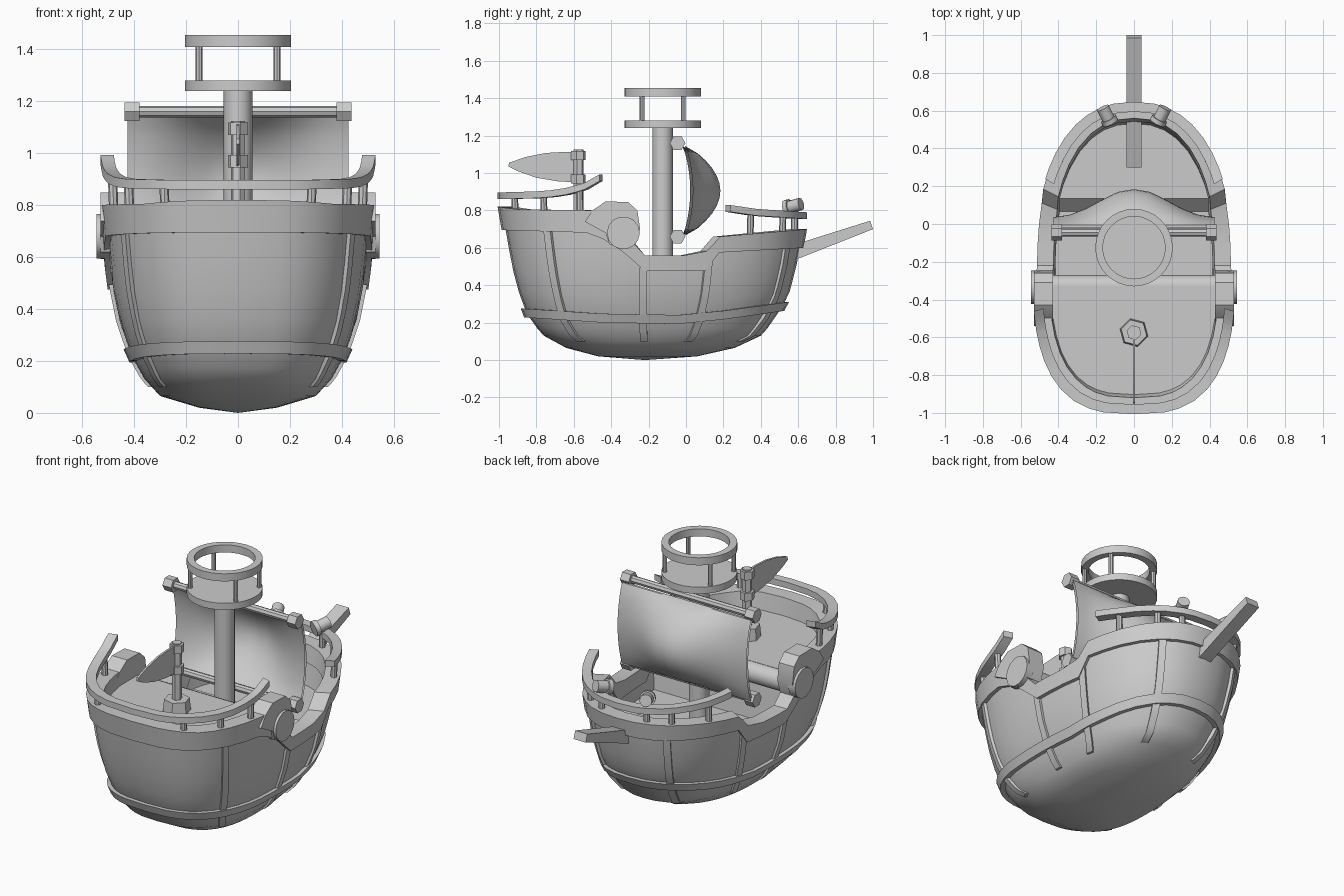
import bpy, bmesh, math
from mathutils import Vector

if "Cube" in bpy.data.objects:
    bpy.data.objects.remove(bpy.data.objects["Cube"])

grey = bpy.data.materials.new("weathered grey")
grey.diffuse_color = (0.6, 0.6, 0.6, 1)
grey.use_nodes = True
grey.node_tree.nodes["Principled BSDF"].inputs["Base Color"].default_value = grey.diffuse_color


def finish(name, bm, angle=35):
    bmesh.ops.remove_doubles(bm, verts=bm.verts, dist=0.0005)
    bmesh.ops.recalc_face_normals(bm, faces=bm.faces)
    me = bpy.data.meshes.new(name)
    bm.to_mesh(me)
    bm.free()
    me.materials.append(grey)
    ob = bpy.data.objects.new(name, me)
    bpy.context.collection.objects.link(ob)
    bpy.ops.object.select_all(action='DESELECT')
    ob.select_set(True)
    bpy.context.view_layer.objects.active = ob
    bpy.ops.object.shade_smooth_by_angle(angle=math.radians(angle))
    return ob


def add_grid(bm, rows, wrap_u=False, wrap_v=False, caps=False):
    """Skin rows of points; u runs along a row, v from row to row."""
    vs = [[bm.verts.new(p) for p in r] for r in rows]
    n, m = len(vs), len(vs[0])
    for i in range(n if wrap_v else n - 1):
        for j in range(m if wrap_u else m - 1):
            k, l = (i + 1) % n, (j + 1) % m
            bm.faces.new((vs[i][j], vs[i][l], vs[k][l], vs[k][j]))
    if caps:
        bm.faces.new(vs[0])
        bm.faces.new(vs[-1])


def skin(name, rows, **kw):
    bm = bmesh.new()
    add_grid(bm, rows, **kw)
    return finish(name, bm)


def rod(name, p, q, r, r2=None, sides=12):
    p, q = Vector(p), Vector(q)
    d = q - p
    u = d.orthogonal().normalized()
    if abs(d.normalized().z) < 0.9:
        u = Vector((0, 0, 1)).cross(d).normalized()
    w = d.normalized().cross(u)
    def ring(c, rad):
        return [c + (u * math.cos(t) + w * math.sin(t)) * rad
                for t in (2 * math.pi * i / sides for i in range(sides))]
    return skin(name, [ring(p, r), ring(q, r if r2 is None else r2)], wrap_u=True, caps=True)


def prism(name, yz, x0, x1):
    return skin(name, [[(x, y, z) for y, z in yz] for x in (x0, x1)], wrap_u=True, caps=True)


def lerp(table, x):
    """Piecewise linear lookup; returns the value columns."""
    if x <= table[0][0]:
        return table[0][1:]
    for a, b in zip(table, table[1:]):
        if x <= b[0]:
            f = (x - a[0]) / (b[0] - a[0])
            return [p + (q - p) * f for p, q in zip(a[1:], b[1:])]
    return table[-1][1:]


# Hull levels: height, half width, length to stern, length to bow
YC = -0.22
LEVELS = [(0, 0, 0, 0), (.02, .15, .25, .28), (.065, .30, .42, .48), (.13, .36, .54, .62),
          (.22, .41, .62, .70), (.35, .455, .67, .77), (.5, .485, .71, .81),
          (.7, .505, .745, .845), (.82, .515, .765, .86)]
SHEER = [(-1, .82), (-.9, .805), (-.45, .80), (-.22, .56), (.1, .56), (.19, .66), (.65, .70)]
RIM_LOW = [(-1, .695), (-.5, .68), (-.33, .57), (-.23, .475), (.12, .475), (.19, .575), (.65, .60)]
BELT = [(-1, .25), (-.5, .222), (0, .215), (.3, .24), (.65, .285)]
FLOOR = [(-.345, .72), (-.31, .40), (.12, .40), (.18, .47)]


def angle_at(y):
    u = (y - YC) / (.87 if y > YC else .78)
    p = 2.3 if u > 0 else 2.8
    c = min(1, abs(u)) ** (p / 2)
    return math.acos(c if u > 0 else -c)


def hull(a, z, off=0, zref=None):
    w, stern, bow = lerp(LEVELS, z if zref is None else zref)
    c, s = math.cos(a), math.sin(a)
    p, length = (2.3, bow) if c > 0 else (2.8, stern)
    w, length = max(0, w + off), max(0, length + off)
    return Vector((math.copysign(w * abs(s) ** (2 / p), s),
                   YC + math.copysign(length * abs(c) ** (2 / p), c), z))


# Stations from bow to stern, then mirrored back
YS = [.65, .64, .61, .56, .48, .38, .28, .19, .12, 0, -.12, -.22, -.31, -.345, -.45, -.54,
      -.64, -.74, -.82, -.89, -.94, -.97, -.99, -1]
HALF = [(angle_at(y), y) for y in YS]
HALF[0], HALF[-1] = (0, .65), (math.pi, -1)
RING = HALF + [(-a, y) for a, y in HALF[-2:0:-1]]

# Hull shell with inner wall and stepped decks
rows = [[hull(a, z) for a, y in RING] for z in (0, .01, .02, .042, .065, .1, .13, .17)]
for f in (0, .25, .5, .75, 1):
    rows.append([hull(a, lerp(BELT, y)[0] * (1 - f) + lerp(RIM_LOW, y)[0] * f) for a, y in RING])
rows.append([hull(a, lerp(SHEER, y)[0] - .01) for a, y in RING])
rows.append([hull(a, lerp(SHEER, y)[0] - .01, -.05) for a, y in RING])
rows.append([hull(a, lerp(FLOOR, y)[0], -.05) for a, y in RING])
bm = bmesh.new()
add_grid(bm, rows, wrap_u=True)
add_grid(bm, [[hull(s * a, lerp(FLOOR, y)[0], -.05) for s in (1, -1)] for a, y in HALF])
bmesh.ops.dissolve_degenerate(bm, edges=bm.edges, dist=0.0002)
finish("hull", bm)


def band(name, low, high, out, inn):
    sect = [(low, out), (high, out), (high, inn), (low, inn)]
    return skin(name, [[hull(a, f(y), o) for a, y in RING] for f, o in sect],
                wrap_u=True, wrap_v=True)


band("gunwale", lambda y: lerp(RIM_LOW, y)[0], lambda y: lerp(SHEER, y)[0], .022, -.065)
band("hull_belt", lambda y: lerp(BELT, y)[0] - .022, lambda y: lerp(BELT, y)[0] + .026, .022, -.02)


# Vertical ribs above and below the belt
def rib(name, a, z0, z1):
    rows = []
    for i in range(7):
        z = z0 + (z1 - z0) * i / 6
        t = (hull(a + .01, z) - hull(a - .01, z)).normalized() * .02
        rows.append([hull(a, z, -.02) - t, hull(a, z, .014) - t,
                     hull(a, z, .014) + t, hull(a, z, -.02) + t])
    skin(name, rows, wrap_u=True, caps=True)


for y in (-.76, -.23, .14, .57):
    for s in (1, -1):
        b = lerp(BELT, y)[0]
        rib("upper_rib", s * angle_at(y), b, lerp(RIM_LOW, y)[0] + .02)
        rib("lower_rib", s * angle_at(y), .1, b)


# Rails on short posts, following the gunwale
def rail(name, ys, zs, zref, posts):
    half = [(angle_at(y), y) for y in ys]
    path = half + [(2 * math.pi - a if ys[-1] < 0 else -a, y) for a, y in half[-2::-1]]
    sect = [(-.03, -.018), (.022, -.018), (.022, .018), (-.03, .018)]
    skin(name, [[hull(a, lerp(zs, y)[0] + dz, o, zref) for o, dz in sect] for a, y in path],
         wrap_u=True, caps=True)
    for y in posts:
        for s in (1, -1):
            a = s * angle_at(y)
            rod(name + "_post", hull(a, lerp(SHEER, y)[0] - .02, -.015, zref),
                hull(a, lerp(zs, y)[0], -.01, zref), .018, sides=8)


rail("stern_rail", [-.46, -.5, -.54, -.58, -.64, -.72, -.8, -.87, -.93, -.97, -.99, -1],
     [(-1, .878), (-.75, .885), (-.62, .905), (-.54, .93), (-.46, .975)], .82, (-.58, -.78, -.94))
rail("bow_rail", [.24, .3, .38, .46, .53, .58, .62, .64, .65],
     [(.23, .812), (.38, .79), (.65, .772)], .7, (.37, .55))

# Scrolls at the break of the stern deck, and the roll between them
scroll = [(-.54, .74), (-.5, .8), (-.43, .848), (-.31, .845), (-.26, .8), (-.245, .7),
          (-.27, .62), (-.34, .592), (-.41, .62), (-.43, .68)]
for s in (1, -1):
    prism("scroll", scroll, s * .43, s * .53)
    rod("scroll_boss", (s * .5, -.335, .68), (s * .545, -.335, .68), .088, sides=14)
rod("deck_roll", (-.45, -.33, .66), (.45, -.33, .66), .06, sides=14)

# Mast and lookout nest
MY = -.125
rod("mast", (0, MY, .38), (0, MY, 1.25), .055, sides=16)
rod("nest_floor", (0, MY, 1.24), (0, MY, 1.28), .205, sides=32)
circle = [2 * math.pi * i / 32 for i in range(32)]
skin("nest_rail", [[(r * math.cos(t), MY + r * math.sin(t), z) for t in circle]
                   for r, z in ((.205, 1.41), (.205, 1.455), (.165, 1.455), (.165, 1.41))],
     wrap_u=True, wrap_v=True)
for sx in (1, -1):
    for sy in (1, -1):
        rod("nest_post", (sx * .15, MY + sy * .11, 1.27), (sx * .15, MY + sy * .11, 1.42), .013, sides=8)

# Yards with hexagonal end caps
for z in (1.16, .66):
    rod("yard", (-.4, -.045, z), (.4, -.045, z), .022, sides=8)
    for s in (1, -1):
        rod("yard_cap", (s * .38, -.045, z), (s * .437, -.045, z), .042, sides=6)

# Billowing sail
BELLY = [(0, .16), (.08, .148), (.16, .11), (.25, .06), (.34, .025), (.43, .012)]


def sail_row(v, push):
    z = .665 + .48 * v
    h = math.sin(math.pi * v) ** .75 if 0 < v < 1 else 0
    return [(x, -.02 + push + .03 * h + lerp(BELLY, abs(x))[0] * h, z)
            for x in [-.425 + .85 * i / 20 for i in range(21)]]


steps = [i / 12 for i in range(13)]
skin("sail", [sail_row(v, 0) for v in steps] + [sail_row(v, .014) for v in reversed(steps)],
     wrap_v=True)

# Bowsprit
prism("bowsprit", [(.3, .44), (.62, .55), (1, .70), (.985, .745), (.62, .63), (.3, .52)], -.04, .04)

# Flag staff with collars, and flag
FY = -.575
rod("staff_base", (0, FY, .71), (0, FY, .79), .078, .07, sides=6)
rod("flag_staff", (0, FY, .75), (0, FY, 1.125), .027, sides=6)
for z in (.945, 1.07):
    rod("staff_collar", (0, FY, z), (0, FY, z + .048), .04, sides=6)
prism("flag", [(-.57, .95), (-.68, .955), (-.8, .975), (-.9, 1.01), (-.95, 1.035), (-.945, 1.055),
               (-.86, 1.085), (-.75, 1.107), (-.65, 1.113), (-.57, 1.11)], -.006, .006)

# Bow lanterns on the rail
for s in (1, -1):
    rod("lantern", (s * .13, .545, .815), (s * .165, .615, .835), .034, sides=12)
    rod("lantern_cap", (s * .124, .535, .812), (s * .136, .557, .818), .044, sides=12)
    rod("lantern_stand", (s * .148, .58, .68), (s * .148, .58, .82), .018, sides=8)
